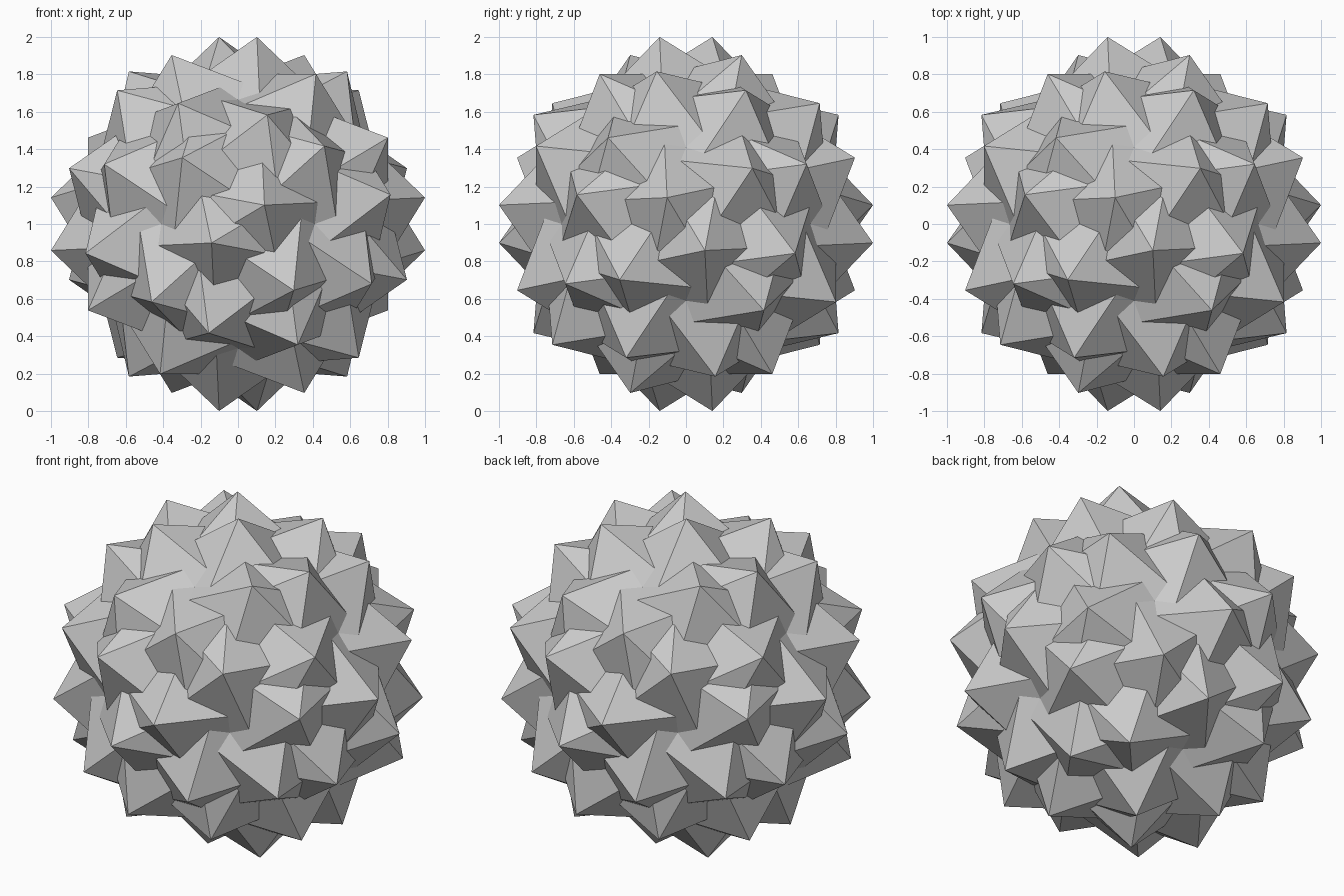
import bpy, bmesh, math
from itertools import combinations
from mathutils import Vector, Matrix

if "Cube" in bpy.data.objects:
    bpy.data.objects.remove(bpy.data.objects["Cube"])

PHI = (1 + 5 ** 0.5) / 2
AX2 = Vector((-1, 1 - PHI, PHI)).normalized()
AX3 = Vector((1, -1, 1)).normalized()
AX5 = Vector((0, 1, PHI)).normalized()


# Seed corner: the two-, three- and five-fold turns must move it equally far
def misfit(a, b):
    v = Vector((a, b, 1)).normalized()
    d2, d3, d5 = [(1 - v.dot(ax) ** 2) * math.sin(t) ** 2 for ax, t in
                  ((AX2, math.pi / 2), (AX3, math.pi / 3), (AX5, math.pi * 0.4))]
    return Vector((d2 - d3, d3 - d5))


a, b, h = 0.10, -0.14, 1e-3
for _ in range(30):
    f = misfit(a, b)
    fa = (misfit(a + h, b) - misfit(a - h, b)) / (2 * h)
    fb = (misfit(a, b + h) - misfit(a, b - h)) / (2 * h)
    det = fa.x * fb.y - fb.x * fa.y
    a -= (f.x * fb.y - fb.x * f.y) / det
    b -= (fa.x * f.y - f.x * fa.y) / det
seed = Vector((a, b, 1))


# Repeat a point by all rotations of the icosahedron
GENS = [Matrix.Rotation(math.pi, 3, 'Z'),
        Matrix.Rotation(math.tau / 3, 3, Vector((1, 1, 1))),
        Matrix.Rotation(math.tau / 5, 3, AX5)]


def orbit(p):
    pts = [p.copy()]
    for q in pts:
        for g in GENS:
            n = g @ q
            if all((n - k).length > 1e-3 for k in pts):
                pts.append(n)
    return pts


corners = orbit(seed)
edge = 2 * math.sqrt(seed.length_squared - seed.dot(AX2) ** 2)

bm = bmesh.new()
verts = [bm.verts.new(p) for p in corners]


def outward_face(vs, normal):
    face = bm.faces.new(vs)
    face.normal_update()
    if face.normal.dot(normal) < 0:
        face.normal_flip()


# Triangles: every three corners that are mutually one edge apart
near = {i: {j for j in range(len(corners)) if j != i and
            abs((corners[i] - corners[j]).length - edge) < 2e-3}
        for i in range(len(corners))}
for i in near:
    for j, k in combinations(sorted(n for n in near[i] if n > i), 2):
        if k in near[j]:
            outward_face([verts[i], verts[j], verts[k]],
                         corners[i] + corners[j] + corners[k])

# Five-pointed star faces around each five-fold axis
level = seed.dot(AX5)
for ax in orbit(AX5):
    ring = [v for v in verts if abs(v.co.dot(ax) - level) < 2e-3]
    c = ax * level
    u = (ring[0].co - c).normalized()
    w = ax.cross(u)
    ring.sort(key=lambda v: math.atan2((v.co - c).dot(w), (v.co - c).dot(u)) % (math.tau - 1e-4))
    k = math.cos(math.radians(72)) / math.cos(math.radians(36)) / (2 * math.cos(math.radians(36)))
    star = []
    for i in range(5):
        nxt = ring[(i + 1) % 5]
        star += [ring[i], bm.verts.new(c + (ring[i].co + nxt.co - 2 * c) * k)]
    outward_face(star, ax)

bmesh.ops.translate(bm, verts=bm.verts, vec=(0, 0, 1))
mesh = bpy.data.meshes.new("star_polyhedron")
bm.to_mesh(mesh)
bm.free()
bpy.context.collection.objects.link(bpy.data.objects.new("star_polyhedron", mesh))
